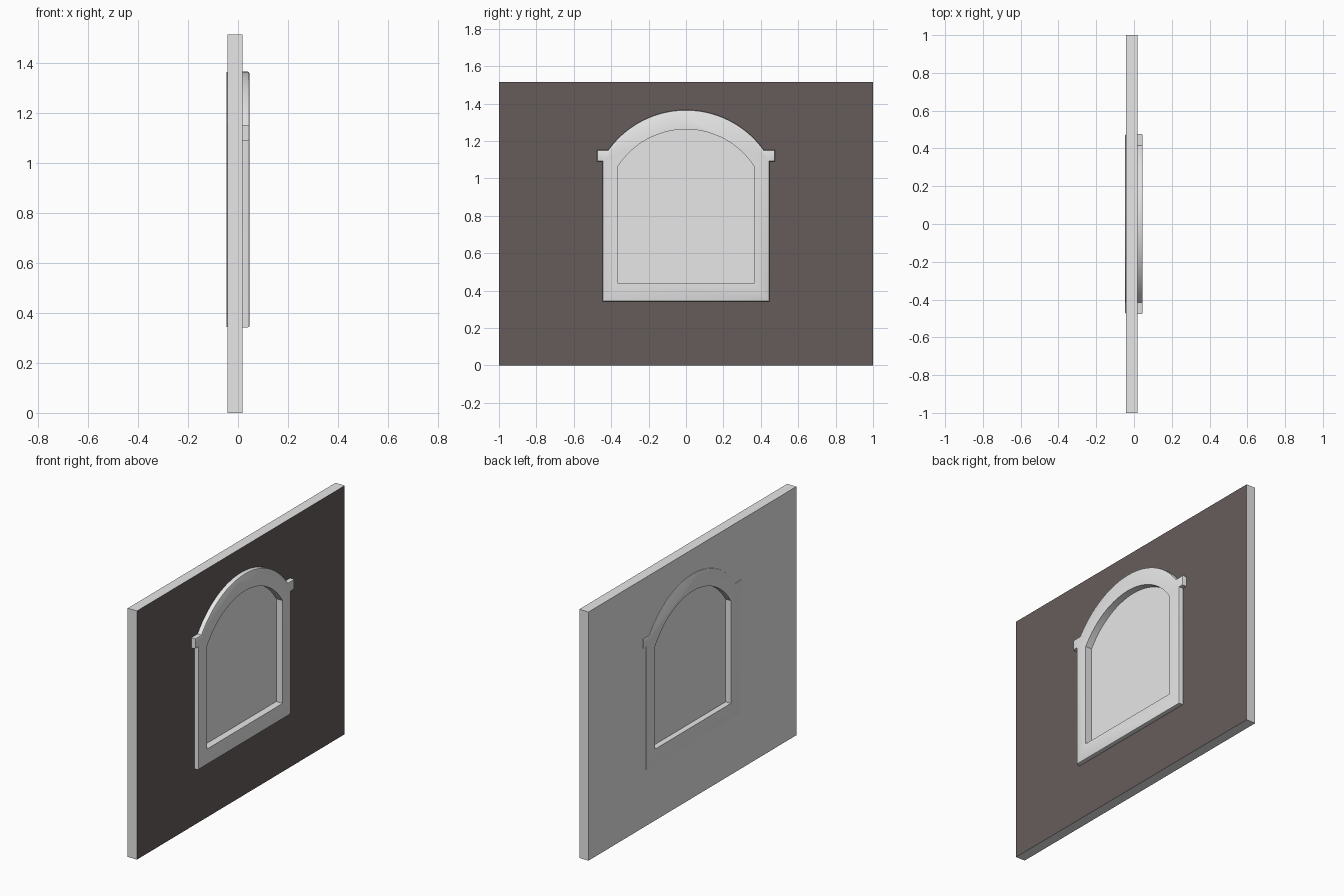
import bpy, bmesh, math

if "Cube" in bpy.data.objects:
    bpy.data.objects.remove(bpy.data.objects["Cube"], do_unlink=True)


def material(name, rgb):
    m = bpy.data.materials.new(name)
    m.use_nodes = True
    m.diffuse_color = (*rgb, 1)
    m.node_tree.nodes["Principled BSDF"].inputs["Base Color"].default_value = (*rgb, 1)
    return m


light = material("light_grey", (0.8, 0.8, 0.8))
dark = material("dark_brown_grey", (0.133, 0.108, 0.105))


def arc(half, spring, top, steps=28):
    """Segmental arch in (y, z), from +half over the top to -half."""
    sag = top - spring
    r = (half * half + sag * sag) / (2 * sag)
    a = math.asin(half / r)
    angles = [a - 2 * a * i / steps for i in range(steps + 1)]
    return [(r * math.sin(t), top - r + r * math.cos(t)) for t in angles]


def opening(half, bottom, spring, top):
    return [(-half, bottom), (half, bottom)] + arc(half, spring, top)


def slab(name, outline, x0, x1, bevel=0):
    """Extrude a (y, z) outline along x, optionally rounding both rims."""
    bm = bmesh.new()
    face = bm.faces.new([bm.verts.new((x0, y, z)) for y, z in outline])
    ext = bmesh.ops.extrude_face_region(bm, geom=[face])
    moved = [g for g in ext["geom"] if isinstance(g, bmesh.types.BMVert)]
    bmesh.ops.translate(bm, verts=moved, vec=(x1 - x0, 0, 0))
    bmesh.ops.recalc_face_normals(bm, faces=bm.faces)
    if bevel:
        rims = [e for e in bm.edges if abs(e.verts[0].co.x - e.verts[1].co.x) < 1e-5]
        bmesh.ops.bevel(bm, geom=rims, offset=bevel, segments=2,
                        profile=0.5, affect='EDGES')
    mesh = bpy.data.meshes.new(name)
    bm.to_mesh(mesh)
    bm.free()
    mesh.materials.append(light)
    ob = bpy.data.objects.new(name, mesh)
    bpy.context.collection.objects.link(ob)
    return ob


def select_only(ob):
    bpy.ops.object.select_all(action='DESELECT')
    ob.select_set(True)
    bpy.context.view_layer.objects.active = ob


def cut(ob, outline):
    cutter = slab("cutter", outline, -0.3, 0.3)
    cutter.hide_render = True
    mod = ob.modifiers.new("opening", 'BOOLEAN')
    mod.operation = 'DIFFERENCE'
    mod.solver = 'EXACT'
    mod.object = cutter
    select_only(ob)
    bpy.ops.object.modifier_apply(modifier=mod.name)
    bpy.data.objects.remove(cutter, do_unlink=True)


# Wall with a dark face on one side
wall = slab("wall", [(-1, 0), (1, 0), (1, 1.515), (-1, 1.515)], -0.043, 0.019)
cut(wall, opening(0.4, 0.39, 1.1, 1.31))
wall.data.materials.clear()
wall.data.materials.append(light)
wall.data.materials.append(dark)
for p in wall.data.polygons:
    p.material_index = 1 if p.normal.x > 0.9 else 0

# Window frame with arched head and small shoulder blocks
side = [(0.446, 0.342), (0.446, 1.09), (0.476, 1.09), (0.476, 1.152)]
outline = side + arc(0.416, 1.152, 1.366) + [(-y, z) for y, z in reversed(side)]
frame = slab("window_frame", outline, -0.047, 0.046, bevel=0.007)
cut(frame, opening(0.364, 0.438, 1.064, 1.262))
select_only(frame)
bpy.ops.object.shade_smooth_by_angle(angle=math.radians(30))

# Pane set into the middle of the frame
slab("window_pane", opening(0.375, 0.428, 1.07, 1.272), -0.012, 0.003)
